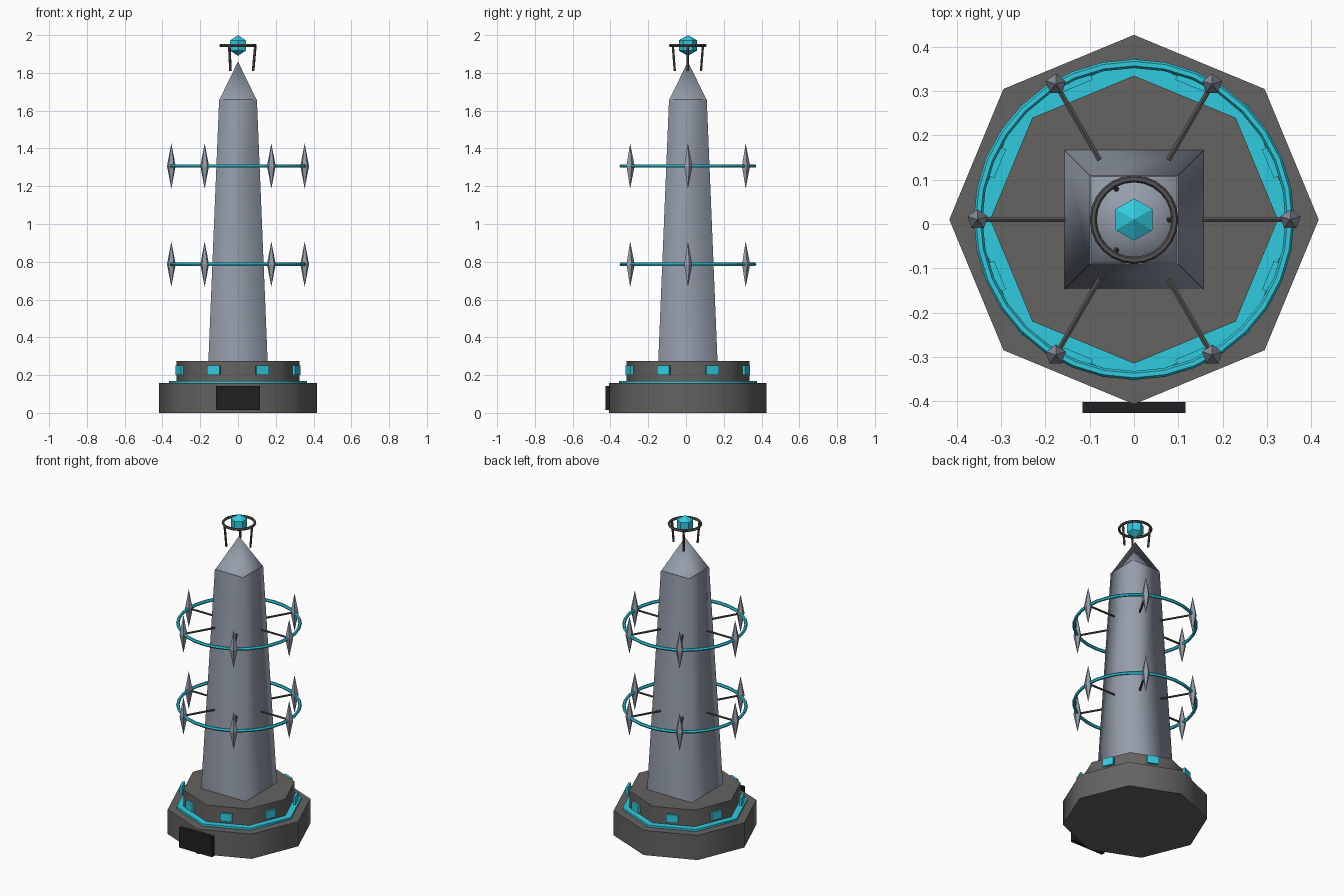
import bpy, bmesh
from math import sin, cos, pi, sqrt, radians
from mathutils import Vector, Matrix

if "Cube" in bpy.data.objects:
    bpy.data.objects.remove(bpy.data.objects["Cube"])

CY = 0.01  # tower axis sits slightly behind the origin


def material(name, rgb):
    m = bpy.data.materials.new(name)
    m.diffuse_color = (*rgb, 1)
    m.use_nodes = True
    m.node_tree.nodes["Principled BSDF"].inputs["Base Color"].default_value = m.diffuse_color
    return m


STONE = material("dark_stone", (0.13, 0.125, 0.12))
STEEL = material("blue_steel", (0.30, 0.34, 0.41))
IRON = material("dark_iron", (0.09, 0.085, 0.085))
GLOW = material("cyan_glow", (0.03, 0.60, 0.74))
BLACK = material("black_door", (0.015, 0.015, 0.016))


def finish(name, bm, mat):
    bmesh.ops.recalc_face_normals(bm, faces=bm.faces)
    me = bpy.data.meshes.new(name)
    bm.to_mesh(me)
    bm.free()
    me.materials.append(mat)
    ob = bpy.data.objects.new(name, me)
    bpy.context.collection.objects.link(ob)
    return ob


def lathe(name, profile, n, mat, start=0.0, at=(0, CY), smooth=False):
    """Revolve (radius, z) points with n sides; radius 0 gives an apex."""
    bm = bmesh.new()
    rings = []
    for r, z in profile:
        if r == 0:
            rings.append([bm.verts.new((*at, z))] * n)
        else:
            rings.append([bm.verts.new((at[0] + r * cos(start + 2 * pi * i / n),
                                        at[1] + r * sin(start + 2 * pi * i / n), z))
                          for i in range(n)])
    for a, b in zip(rings, rings[1:]):
        for i in range(n):
            j = (i + 1) % n
            f = bm.faces.new(list(dict.fromkeys((a[i], a[j], b[j], b[i]))))
            f.smooth = smooth
    for ring, (r, z) in ((rings[0], profile[0]), (rings[-1], profile[-1])):
        if r > 0:
            cap = bm.faces.new(ring)
            for e in cap.edges:
                e.smooth = False
    return finish(name, bm, mat)


def rod(name, a, b, r, mat):
    a, b = Vector(a), Vector(b)
    d = b - a
    bm = bmesh.new()
    m = Matrix.Translation((a + b) / 2) @ d.to_track_quat('Z', 'Y').to_matrix().to_4x4()
    bmesh.ops.create_cone(bm, cap_ends=True, segments=6, radius1=r, radius2=r,
                          depth=d.length, matrix=m)
    return finish(name, bm, mat)


def box(name, centre, size, mat, turn=0.0):
    bm = bmesh.new()
    m = Matrix.Translation(centre) @ Matrix.Rotation(turn, 4, 'Z') @ Matrix.Diagonal((*size, 1))
    bmesh.ops.create_cube(bm, size=1, matrix=m)
    return finish(name, bm, mat)


def ring(name, z, major, minor, segs, mat):
    bpy.ops.mesh.primitive_torus_add(location=(0, CY, z), major_radius=major, minor_radius=minor,
                                     major_segments=segs, minor_segments=6)
    ob = bpy.context.object
    ob.name = name
    ob.data.materials.append(mat)
    return ob


def polar(r, ang, z):
    return (r * cos(ang), CY + r * sin(ang), z)


# Stepped octagonal base with a glowing band
lathe("lower_base", [(0.417, 0), (0.417, 0.157)], 8, STONE, smooth=True)
lathe("glow_band", [(0.365, 0.15), (0.365, 0.17)], 8, GLOW, smooth=True)
lathe("upper_base", [(0.325, 0.155), (0.325, 0.275)], 8, STONE, smooth=True)

# Lit panels standing just off each upper base face
for i in range(8):
    a = radians(22.5 + 45 * i)
    box(f"panel_{i}", polar(0.335, a, 0.226), (0.015, 0.07, 0.05), GLOW, a)

# Door plate
box("door", (0, -0.414, 0.08), (0.232, 0.025, 0.127), BLACK)

# Square tapered tower and pyramid roof
lathe("tower", [(0.157 * sqrt(2), 0.27), (0.10 * sqrt(2), 1.66)], 4, STEEL, pi / 4, smooth=True)
lathe("roof", [(0.10 * sqrt(2), 1.655), (0, 1.86)], 4, STEEL, pi / 4, smooth=True)

# Two floating rings carrying spokes and crystals
for lvl, z in enumerate((0.787, 1.307)):
    ring(f"ring_{lvl}", z, 0.352, 0.01, 32, GLOW)
    for i in range(6):
        a = i * pi / 3
        p = polar(0.353, a, z)
        lathe(f"crystal_{lvl}_{i}", [(0, z - 0.12), (0.024, z), (0, z + 0.12)], 5, STEEL,
              pi / 2, p[:2])
        rod(f"spoke_{lvl}_{i}", polar(0.155, a, z), p, 0.0065, IRON)

# Finial cage and orb
ring("cage_ring", 1.945, 0.092, 0.008, 24, IRON)
for i in range(3):
    a = i * 2 * pi / 3
    rod(f"cage_leg_{i}", polar(0.08, a, 1.81), polar(0.092, a, 1.945), 0.007, IRON)
orb = 0.055
lathe("orb", [(orb * cos(t), 1.945 + orb * sin(t)) if abs(t) < 1.5 else (0, 1.945 + orb * sin(t))
              for t in (-pi / 2, -pi / 6, pi / 6, pi / 2)], 6, GLOW, pi / 2)
